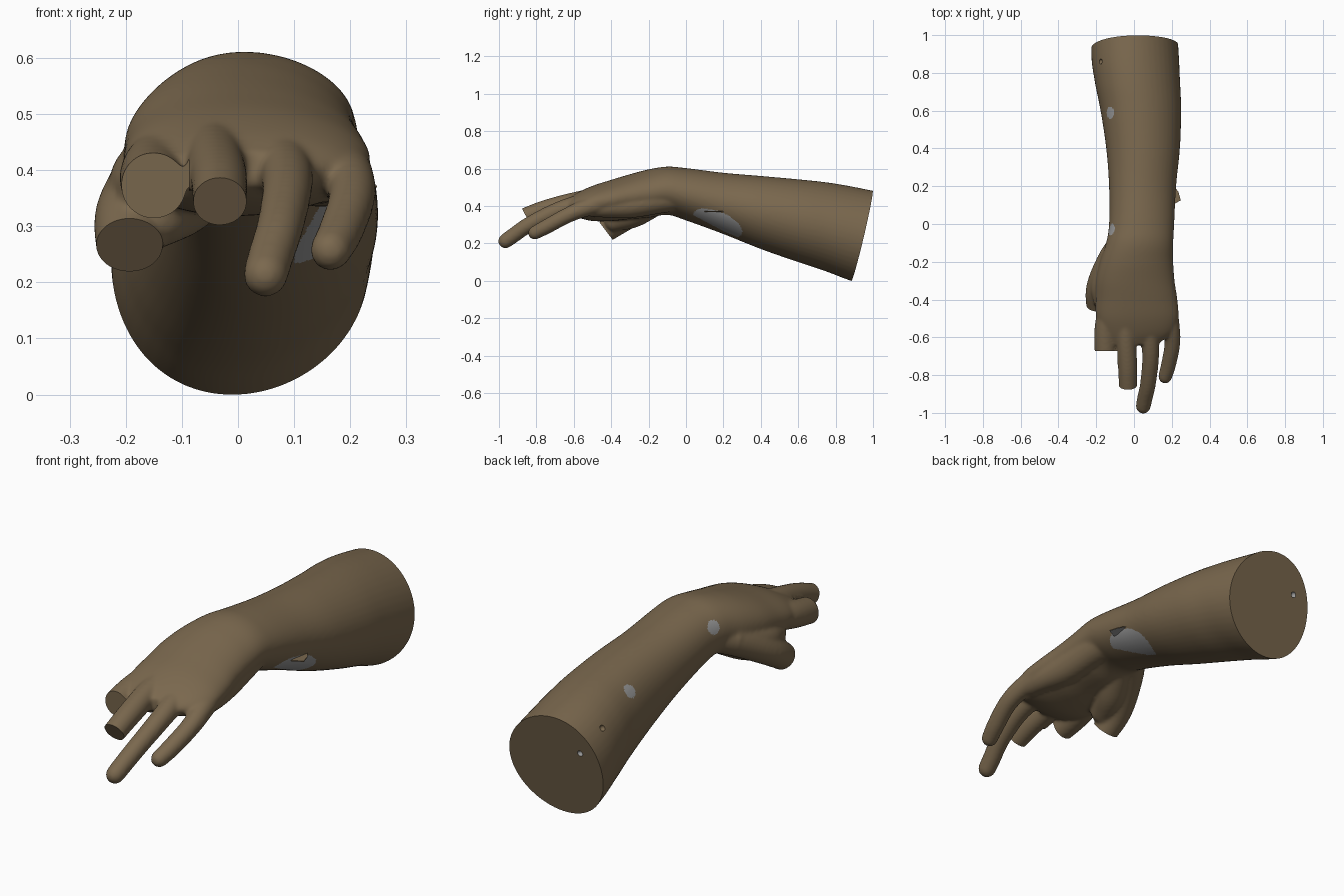
import bpy, bmesh, math
from mathutils import Vector, Matrix

old = bpy.data.objects.get("Cube")
if old:
    bpy.data.objects.remove(old, do_unlink=True)


def material(name, rgb):
    m = bpy.data.materials.new(name)
    m.use_nodes = True
    m.diffuse_color = (*rgb, 1)
    b = m.node_tree.nodes["Principled BSDF"]
    b.inputs["Base Color"].default_value = (*rgb, 1)
    b.inputs["Roughness"].default_value = 0.8
    return m


bronze = material("brown bronze", (0.195, 0.138, 0.076))
grey = material("bare grey", (0.33, 0.33, 0.33))


def skin(bm, rings):
    """Join closed rings of points into a capped tube."""
    loops = [[bm.verts.new(p) for p in r] for r in rings]
    n = len(loops[0])
    for a, b in zip(loops, loops[1:]):
        for i in range(n):
            j = (i + 1) % n
            bm.faces.new((a[i], a[j], b[j], b[i]))
    bm.faces.new(loops[0][::-1])
    bm.faces.new(loops[-1])


def smooth_path(keys, steps=6):
    """Catmull-Rom through tuples of any length."""
    k = [Vector(p) for p in keys]
    k = [k[0] * 2 - k[1]] + k + [k[-1] * 2 - k[-2]]
    out = []
    for a, b, c, d in zip(k, k[1:], k[2:], k[3:]):
        for s in range(steps):
            t = s / steps
            out.append(0.5 * (2 * b + (c - a) * t + (2 * a - 5 * b + 4 * c - d) * t ** 2
                              + (3 * b - a - 3 * c + d) * t ** 3))
    return out + [k[-2]]


def forearm(bm, sections, n=48, lean=-.02):
    """Sections are y, left edge, right edge, bottom, top."""
    rings = []
    for y, x0, x1, z0, z1 in smooth_path(sections):
        ring = []
        for i in range(n):
            c, s = math.cos(math.tau * i / n), math.sin(math.tau * i / n)
            ring.append(((x0 + x1) / 2 + c * (x1 - x0) / 2 + lean * s * s, y,
                         (z0 + z1) / 2 + s * (z1 - z0) / 2))
        rings.append(ring)
    skin(bm, rings)


def digit(bm, keys, n=20):
    """Keys are x, y, z, radius; the far end is rounded."""
    path = [(Vector(p[:3]), p[3]) for p in smooth_path(keys)]
    tip, r = path[-1]
    way = (tip - path[-2][0]).normalized()
    path += [(tip + way * r * math.sin(a), r * math.cos(a)) for a in (0.4, 0.8, 1.15, 1.45)]
    rings = []
    for i, (p, r) in enumerate(path):
        t = (path[min(i + 1, len(path) - 1)][0] - path[max(i - 1, 0)][0]).normalized()
        u = t.cross(Vector((0, 0, 1))).normalized()
        v = u.cross(t)
        rings.append([p + r * (u * math.cos(math.tau * k / n) + v * math.sin(math.tau * k / n))
                      for k in range(n)])
    skin(bm, rings)


def make(name, bm):
    bmesh.ops.recalc_face_normals(bm, faces=bm.faces)
    me = bpy.data.meshes.new(name)
    bm.to_mesh(me)
    bm.free()
    ob = bpy.data.objects.new(name, me)
    bpy.context.collection.objects.link(ob)
    return ob


# Forearm, wrist and back of the hand
bm = bmesh.new()
forearm(bm, [
    (1.15, -.22, .22, -.08, .45), (.9, -.226, .237, -.006, .502), (.75, -.207, .244, .05, .527),
    (.6, -.177, .25, .10, .543), (.4, -.147, .243, .17, .561), (.2, -.132, .223, .25, .578),
    (0, -.132, .213, .323, .603), (-.1, -.148, .208, .353, .611), (-.2, -.18, .208, .337, .596),
    (-.3, -.2, .215, .33, .57), (-.4, -.203, .23, .32, .54), (-.5, -.2, .235, .32, .508),
    (-.58, -.17, .2, .34, .472), (-.64, -.13, .12, .37, .435)])

# Thumb, its fleshy base, and the web reaching up to the index finger
digit(bm, [(-.05, -.08, .46, .07), (-.125, -.2, .41, .073),
           (-.188, -.34, .325, .066), (-.193, -.46, .245, .058)])
digit(bm, [(-.04, -.16, .42, .07), (-.1, -.28, .358, .073), (-.14, -.38, .32, .058)])
digit(bm, [(-.11, -.16, .43, .07), (-.165, -.32, .385, .063), (-.165, -.41, .37, .05)])
# Heel of the palm on the outer side
digit(bm, [(.1, 0, .46, .08), (.12, -.14, .435, .075), (.14, -.3, .405, .07),
           (.165, -.42, .395, .058), (.175, -.5, .39, .048)])
# Index, middle, ring and little fingers
digit(bm, [(-.11, -.36, .44, .06), (-.149, -.55, .398, .06), (-.149, -.72, .362, .058)])
digit(bm, [(-.04, -.36, .465, .055), (-.042, -.58, .425, .053),
           (-.034, -.75, .382, .051), (-.032, -.88, .335, .048)])
digit(bm, [(.06, -.36, .465, .053), (.08, -.56, .415, .05), (.088, -.7, .37, .045),
           (.075, -.84, .30, .042), (.058, -.92, .245, .041), (.049, -.965, .213, .04)])
digit(bm, [(.16, -.36, .43, .055), (.192, -.52, .395, .048), (.203, -.63, .352, .042),
           (.184, -.74, .293, .04), (.165, -.808, .257, .037)])
arm = make("arm_and_hand", bm)


def modify(kind, **settings):
    m = arm.modifiers.new(kind, kind)
    for key, value in settings.items():
        setattr(m, key, value)
    bpy.ops.object.modifier_apply(modifier=m.name)


bpy.ops.object.select_all(action="DESELECT")
bpy.context.view_layer.objects.active = arm
arm.select_set(True)
modify("REMESH", mode="VOXEL", voxel_size=.007)
modify("SMOOTH", factor=.5, iterations=14)

# Flat breaks at the arm, thumb, index and middle finger: place, yaw, pitch, size
bm = bmesh.new()
cuts = [((0, .942, .242), 2.5, 166.7, (1, .4, 1)),
        ((-.2, -.415, .25), 0, 37, (.2, .24, .17)),
        ((-.17, -.67, .37), 0, 3, (.166, .2, .2)),
        ((-.04, -.855, .345), 0, 28, (.112, .1, .14))]
for p, yaw, pitch, (w, d, h) in cuts:
    mat = (Matrix.Translation(p) @ Matrix.Rotation(math.radians(yaw), 4, "Z")
           @ Matrix.Rotation(math.radians(pitch), 4, "X")
           @ Matrix.Translation((0, -d / 2, 0)) @ Matrix.Diagonal((w, d, h, 1)))
    bmesh.ops.create_cube(bm, size=1, matrix=mat)
cutter = make("break_cutter", bm)
modify("BOOLEAN", operation="DIFFERENCE", solver="EXACT", object=cutter)
bpy.data.objects.remove(cutter, do_unlink=True)

# Two fixing holes, in the end and in the side
holes = [arm.closest_point_on_mesh(p)[1] for p in ((-.13, .97, .325), (-.175, .86, .42))]
bm = bmesh.new()
for p in holes:
    bmesh.ops.create_icosphere(bm, subdivisions=2, radius=.014, matrix=Matrix.Translation(p))
cutter = make("hole_cutter", bm)
modify("BOOLEAN", operation="DIFFERENCE", solver="EXACT", object=cutter)
bpy.data.objects.remove(cutter, do_unlink=True)

# Small raised flake beside the bare patch, grey beneath
bm = bmesh.new()
outline = [(.2, .1), (.248, .125), (.235, .17), (.2, .22)]
skin(bm, [[(x, y, z) for x, y in outline] for z in (.369, .373)])
flake = make("edge_flake", bm)

for ob in (arm, flake):
    ob.data.materials.clear()
    ob.data.materials.append(bronze)
    ob.data.materials.append(grey)
for f in flake.data.polygons:
    f.material_index = int(f.normal.z < -.5)

# Bare grey patch under the wrist, two worn spots and the end hole
spots = [arm.closest_point_on_mesh(p)[1] for p in ((-.12, .59, .47), (-.12, -.03, .53))]
for f in arm.data.polygons:
    c = f.center
    dy, dz = c.y - .17, c.z - .307
    along, across = dy * .92 - dz * .39, dy * .39 + dz * .92
    under = c.x > .1 + .3 * max(0, .22 - c.y)
    patch = under and (along / .14) ** 2 + (across / .062) ** 2 < 1
    worn = any((c - s).length < .032 for s in spots)
    hole = (c - holes[0]).length < .016 and f.area < .0002
    f.material_index = int(patch or worn or hole)

bpy.ops.object.shade_smooth_by_angle(angle=math.radians(40))
